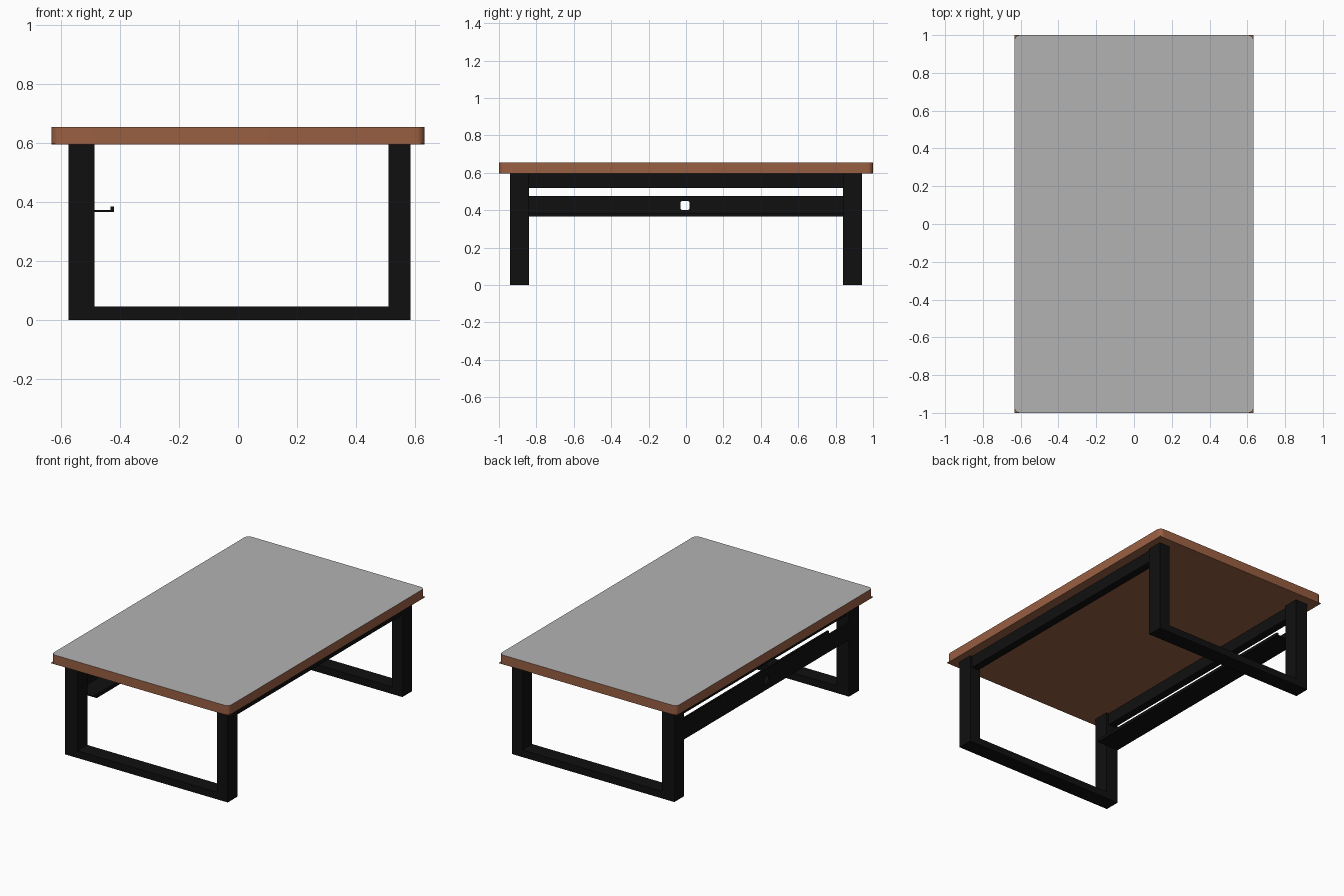
import bpy
import bmesh

cube = bpy.data.objects.get("Cube")
if cube:
    bpy.data.objects.remove(cube, do_unlink=True)


def material(name, rgb):
    m = bpy.data.materials.new(name)
    m.use_nodes = True
    m.diffuse_color = (*rgb, 1)
    m.node_tree.nodes["Principled BSDF"].inputs["Base Color"].default_value = (*rgb, 1)
    return m


black = material("black metal", (0.005, 0.005, 0.005))
wood = material("brown wood", (0.32, 0.115, 0.055))
grey = material("grey surface", (0.45, 0.45, 0.45))


def box(name, x, y, z, mat, corner=0.0, axis=2):
    """Box from (min, max) ranges; corner rounds the edges along one axis."""
    bm = bmesh.new()
    bmesh.ops.create_cube(bm, size=1)
    for v in bm.verts:
        v.co = [r[0] + (c + 0.5) * (r[1] - r[0]) for r, c in zip((x, y, z), v.co)]
    if corner:
        edges = [e for e in bm.edges
                 if abs((e.verts[0].co - e.verts[1].co).normalized()[axis]) > 0.9]
        bmesh.ops.bevel(bm, geom=edges, offset=corner, segments=6, profile=0.5,
                        affect="EDGES")
    mesh = bpy.data.meshes.new(name)
    bm.to_mesh(mesh)
    bm.free()
    ob = bpy.data.objects.new(name, mesh)
    mesh.materials.append(mat)
    bpy.context.collection.objects.link(ob)
    return ob


# Table top: rounded rim on a square-cornered sheet, grey upper face
W, L = (-0.633, 0.633), (-1, 1)
box("underside_sheet", W, L, (0.595, 0.599), wood)
top = box("table_top", W, L, (0.599, 0.655), wood, corner=0.03)
top.data.materials.append(grey)
for p in top.data.polygons:
    p.material_index = 1 if p.normal.z > 0.9 else 0
bpy.ops.object.select_all(action="DESELECT")
top.select_set(True)
bpy.context.view_layer.objects.active = top
bpy.ops.object.shade_smooth_by_angle()

# U-shaped frames at both ends
RIGHT, LEFT = (-0.575, -0.487), (0.51, 0.585)
for end, y in (("front", (-0.94, -0.84)), ("back", (0.84, 0.94))):
    box(end + "_right_leg", RIGHT, y, (0, 0.595), black)
    box(end + "_left_leg", LEFT, y, (0, 0.595), black)
    box(end + "_foot_bar", (RIGHT[1], LEFT[0]), y, (0, 0.046), black)

# Long rails under the top
SPAN = (-0.84, 0.84)
box("right_rail", (-0.555, -0.505), SPAN, (0.518, 0.595), black)
box("left_rail", (0.52, 0.57), SPAN, (0.518, 0.595), black)

# Cable tray: back panel with a rounded opening, shelf and lip
panel = box("tray_panel", (-0.575, -0.563), SPAN, (0.366, 0.476), black)
box("tray_shelf", (-0.563, -0.42), SPAN, (0.366, 0.374), black)
box("tray_lip", (-0.432, -0.42), SPAN, (0.374, 0.386), black)
cutter = box("opening_cutter", (-0.6, -0.54), (-0.03, 0.02), (0.4, 0.45), black,
             corner=0.014, axis=0)
cutter.hide_render = True
cutter.hide_viewport = True
cut = panel.modifiers.new("opening", "BOOLEAN")
cut.operation = "DIFFERENCE"
cut.solver = "EXACT"
cut.object = cutter
